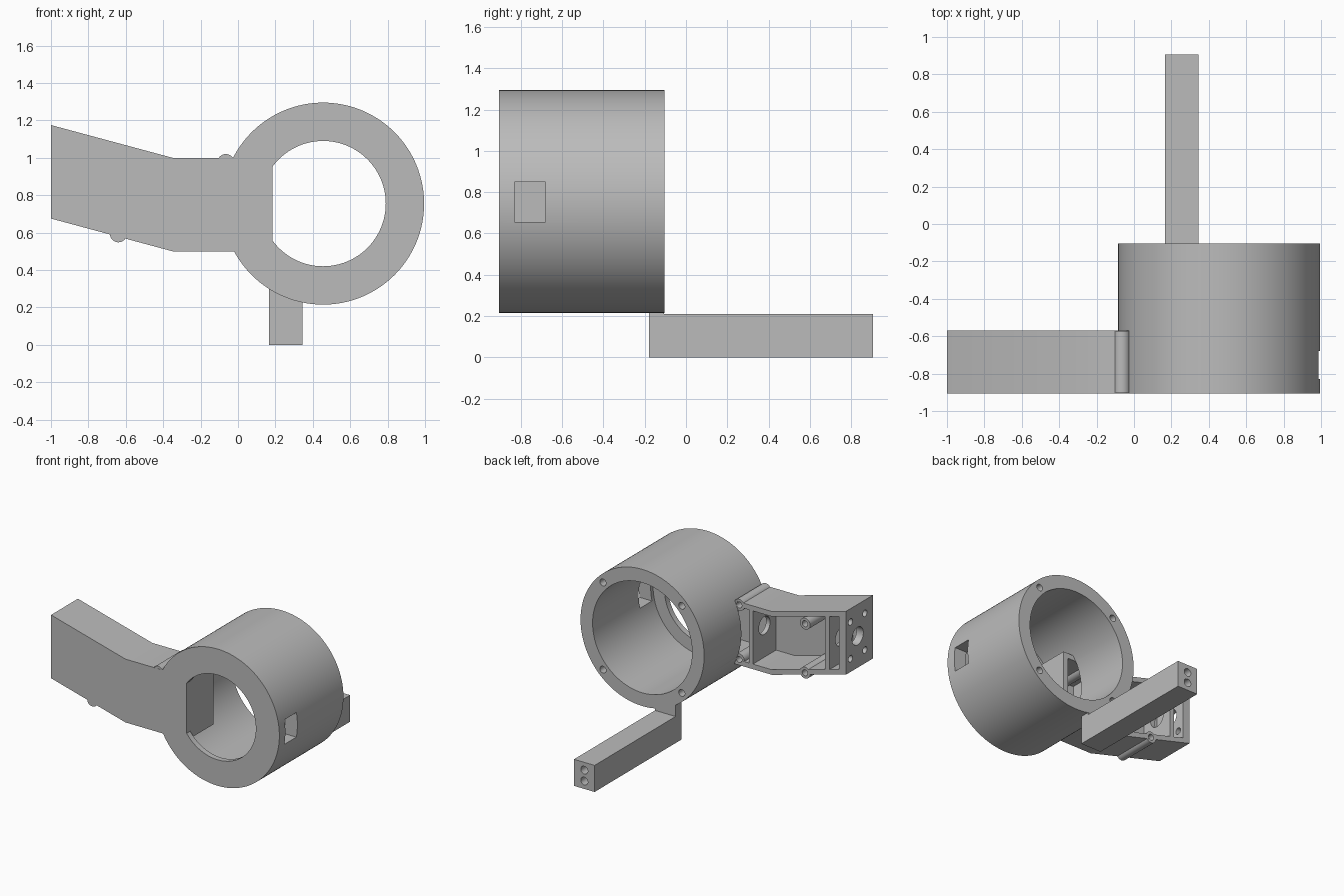
import bpy, bmesh, math
from mathutils import Matrix, Vector

if "Cube" in bpy.data.objects:
    bpy.data.objects.remove(bpy.data.objects["Cube"], do_unlink=True)

grey = bpy.data.materials.new("plain_grey")
grey.use_nodes = True
GREY = (0.5, 0.5, 0.5, 1)
grey.diffuse_color = GREY
grey.node_tree.nodes["Principled BSDF"].inputs["Base Color"].default_value = GREY

FRONT, ARM_BACK, RING_BACK, END = -0.905, -0.57, -0.105, 0.905
FLOOR = FRONT + 0.045          # inside of the front plate
CX, CZ = 0.455, 0.755          # ring axis


def finish(name, bm):
    bmesh.ops.recalc_face_normals(bm, faces=bm.faces)
    mesh = bpy.data.meshes.new(name)
    bm.to_mesh(mesh)
    bm.free()
    mesh.materials.append(grey)
    obj = bpy.data.objects.new(name, mesh)
    bpy.context.collection.objects.link(obj)
    return obj


def prism(name, profile, y0, y1):
    """Extrude an (x, z) outline along y."""
    bm = bmesh.new()
    face = bm.faces.new([bm.verts.new((x, y0, z)) for x, z in profile])
    new = bmesh.ops.extrude_face_region(bm, geom=[face])["geom"]
    verts = [v for v in new if isinstance(v, bmesh.types.BMVert)]
    bmesh.ops.translate(bm, verts=verts, vec=(0, y1 - y0, 0))
    return finish(name, bm)


def box(name, x0, x1, y0, y1, z0, z1):
    return prism(name, [(x0, z0), (x1, z0), (x1, z1), (x0, z1)], y0, y1)


def rod(name, start, end, radius, sides=32):
    """Cylinder between two points."""
    a, b = Vector(start), Vector(end)
    turn = (b - a).to_track_quat('Z', 'Y').to_matrix().to_4x4()
    bm = bmesh.new()
    bmesh.ops.create_cone(bm, cap_ends=True, segments=sides, radius1=radius,
                          radius2=radius, depth=(b - a).length,
                          matrix=Matrix.Translation((a + b) / 2) @ turn)
    return finish(name, bm)


def y_rod(name, x, z, y0, y1, radius, sides=32):
    return rod(name, (x, y0, z), (x, y1, z), radius, sides)


def combine(target, tool, operation='DIFFERENCE'):
    mod = target.modifiers.new("combine", 'BOOLEAN')
    mod.operation, mod.solver, mod.object = operation, 'EXACT', tool
    bpy.context.view_layer.objects.active = target
    bpy.ops.object.modifier_apply(modifier=mod.name)
    bpy.data.objects.remove(tool, do_unlink=True)


def smooth(obj):
    bpy.ops.object.select_all(action='DESELECT')
    obj.select_set(True)
    bpy.context.view_layer.objects.active = obj
    bpy.ops.object.shade_smooth_by_angle(angle=math.radians(30))


# Ring housing and bent arm as one solid
body = y_rod("ring_housing_with_arm", CX, CZ, FRONT, RING_BACK, 0.54, 128)
arm = prism("arm", [(-1, 0.675), (-0.35, 0.5), (0.185, 0.5), (0.185, 1),
                    (-0.35, 1), (-1, 1.175)], FRONT, ARM_BACK)
combine(body, arm, 'UNION')

# Bore and front opening, both leaving the end of the arm standing inside
bore = y_rod("bore", CX, CZ, FLOOR, 0, 0.435, 128)
combine(bore, box("keep", -0.2, 0.185, -1, ARM_BACK, 0.5, 1))
combine(body, bore)
opening = y_rod("opening", CX, CZ, -1, FLOOR + 0.02, 0.335, 96)
combine(opening, box("keep", -0.2, 0.185, -1.1, 0, 0, 2))
combine(body, opening)

# Side window
combine(body, box("window", 0.8, 1.1, -0.83, -0.68, 0.655, 0.85))


# Pockets in the back of the arm, following its bent outline
def arm_mid(x):
    return 0.75 + max(0, -0.35 - x) * 0.27


def pocket(xs):
    low = [(x, arm_mid(x) - 0.21) for x in xs]
    high = [(x, arm_mid(x) + 0.21) for x in reversed(xs)]
    combine(body, prism("pocket", low + high, FLOOR, ARM_BACK + 0.001))


for stations in ([-0.94, -0.855], [-0.815, -0.35, -0.185], [-0.15, 0.145]):
    pocket(stations)

# Cable holes through the arm's cross walls
MID_Y = -0.715
for x0, x1, z in ((-1.05, -0.9, 0.925), (-0.9, -0.78, 0.88), (-0.22, -0.12, 0.79)):
    combine(body, rod("cable_hole", (x0, MID_Y, z), (x1, MID_Y, z), 0.07))

# Four screw holes in the end plate
for dy in (-0.09, 0.09):
    for dz in (-0.145, 0.145):
        y, z = MID_Y + dy, 0.925 + dz
        combine(body, rod("end_hole", (-1.05, y, z), (-0.9, y, z), 0.026, 20))

# Screw bosses along the arm
for x, z in ((-0.065, 0.975), (-0.065, 0.545), (-0.64, 0.98), (-0.64, 0.593)):
    combine(body, y_rod("boss", x, z, FRONT + 0.001, ARM_BACK - 0.001, 0.045), 'UNION')
    combine(body, y_rod("boss_hole", x, z, -0.8, -0.5, 0.024, 20))

# Four screw holes in the back rim
for k in range(4):
    a = math.radians(45 + 90 * k)
    combine(body, y_rod("rim_hole", CX + 0.487 * math.cos(a), CZ + 0.487 * math.sin(a),
                        -0.3, 0, 0.027, 20))
smooth(body)

# Support bar with a riser into the underside of the ring
bar = box("support_bar", 0.165, 0.345, -0.18, END, 0, 0.21)
for z in (0.062, 0.148):
    combine(bar, y_rod("bar_hole", 0.255, z, 0.7, 1, 0.031, 24))
smooth(bar)
box("bar_riser", 0.165, 0.345, -0.18, RING_BACK - 0.001, 0.1, 0.3)
